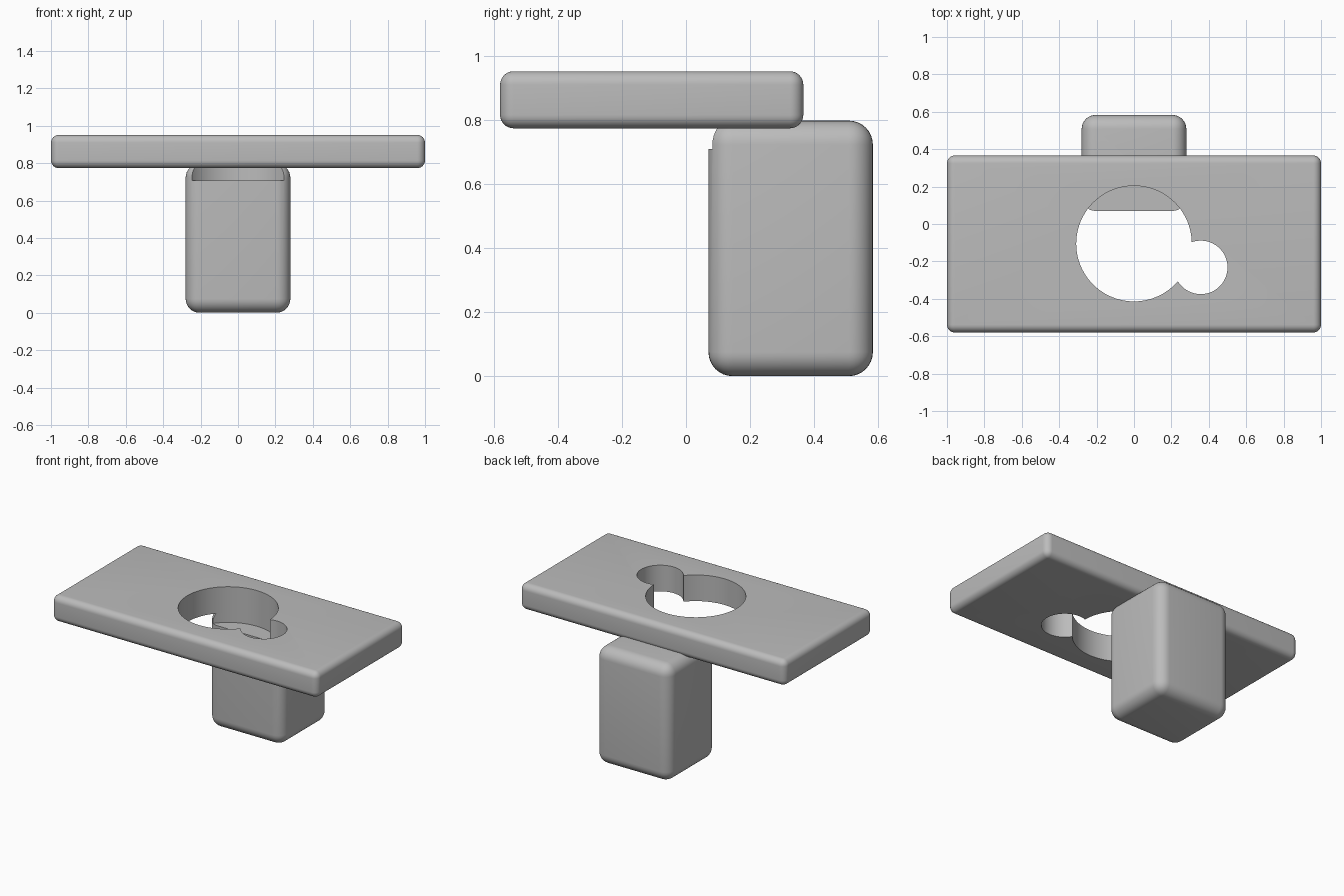
import bpy
from mathutils import Vector

if "Cube" in bpy.data.objects:
    bpy.data.objects.remove(bpy.data.objects["Cube"], do_unlink=True)

grey = bpy.data.materials.new("plain grey")
grey.use_nodes = True
colour = (0.5, 0.5, 0.5, 1)
grey.diffuse_color = colour
grey.node_tree.nodes["Principled BSDF"].inputs["Base Color"].default_value = colour


def apply_modifier(obj, mod):
    bpy.ops.object.select_all(action="DESELECT")
    obj.select_set(True)
    bpy.context.view_layer.objects.active = obj
    bpy.ops.object.modifier_apply(modifier=mod.name)


def rounded_box(name, low, high, radius):
    low, high = Vector(low), Vector(high)
    bpy.ops.mesh.primitive_cube_add(size=1, location=(low + high) / 2)
    obj = bpy.context.object
    obj.name = name
    obj.scale = high - low
    bpy.ops.object.transform_apply(location=False, rotation=False, scale=True)
    obj.data.materials.append(grey)
    bevel = obj.modifiers.new("rounding", "BEVEL")
    bevel.width = radius
    bevel.segments = 8
    apply_modifier(obj, bevel)
    return obj


def hole_cutter(name, x, y, radius, bottom, top):
    bpy.ops.mesh.primitive_cylinder_add(
        vertices=96, radius=radius, depth=top - bottom,
        location=(x, y, (bottom + top) / 2))
    obj = bpy.context.object
    obj.name = name
    obj.data.materials.append(grey)
    obj.hide_render = True
    return obj


def cut(obj, cutter):
    mod = obj.modifiers.new("hole", "BOOLEAN")
    mod.operation = "DIFFERENCE"
    mod.solver = "EXACT"
    mod.object = cutter
    apply_modifier(obj, mod)


# Flat top plate and the upright block under its back edge
plate = rounded_box("top_plate", (-1, -0.58, 0.773), (1, 0.366, 0.951), 0.042)
block = rounded_box("support_block", (-0.28, 0.07, 0), (0.28, 0.583, 0.797), 0.075)

# The large hole also bites into the block; the small one overlaps its side
large = hole_cutter("large_hole_cutter", 0, -0.105, 0.309, 0.708, 1.1)
small = hole_cutter("small_hole_cutter", 0.357, -0.232, 0.143, 0.708, 1.1)
cut(plate, large)
cut(plate, small)
cut(block, large)
for cutter in (large, small):
    bpy.data.objects.remove(cutter, do_unlink=True)

# Smooth rounded edges, sharp hole rims
for obj in (plate, block):
    bpy.ops.object.select_all(action="DESELECT")
    obj.select_set(True)
    bpy.context.view_layer.objects.active = obj
    bpy.ops.object.shade_smooth_by_angle(angle=0.52)
